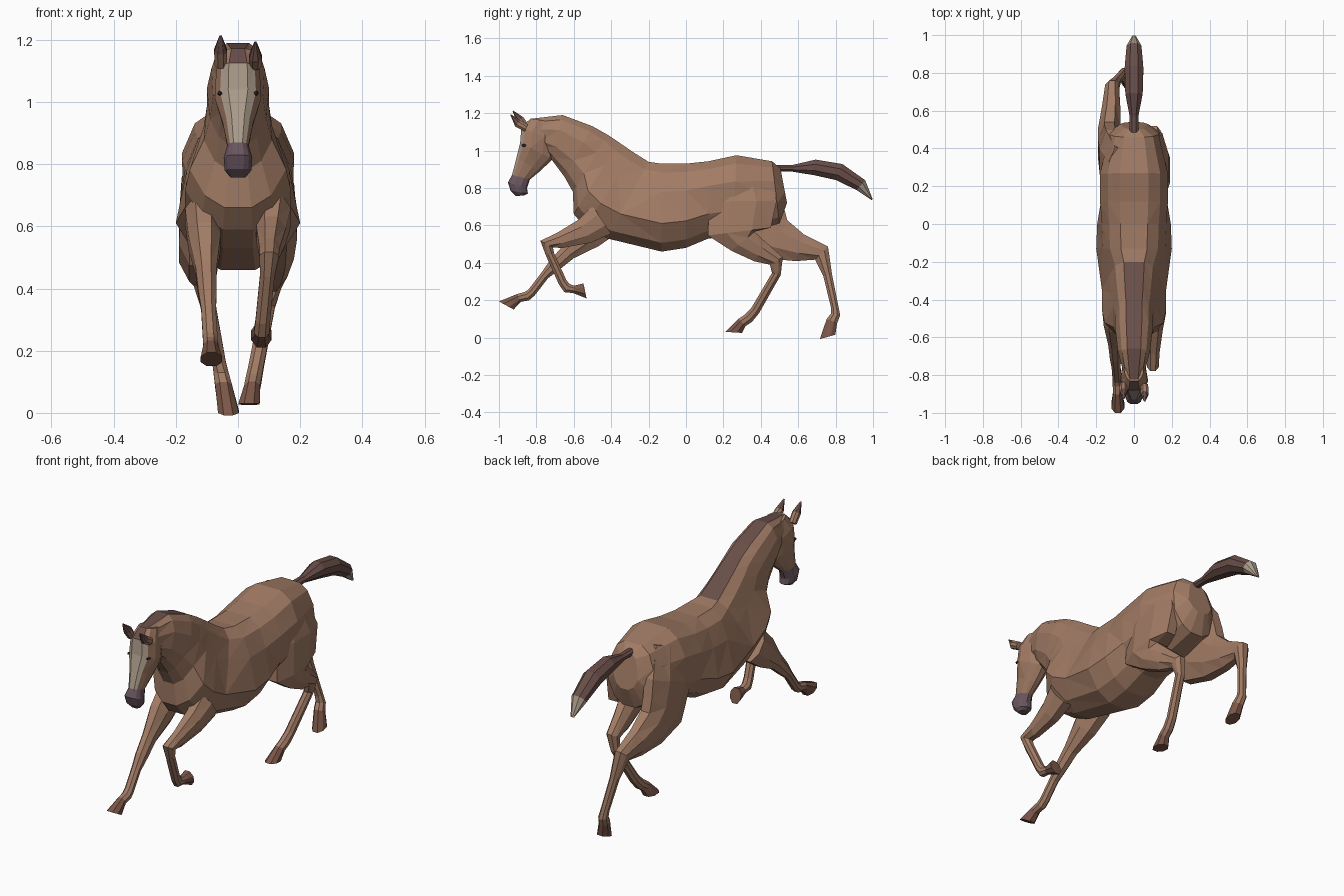
import bpy, bmesh
from mathutils import Vector

if "Cube" in bpy.data.objects:
    bpy.data.objects.remove(bpy.data.objects["Cube"])


def material(name, r, g, b):
    m = bpy.data.materials.new(name)
    m.diffuse_color = (r, g, b, 1)
    m.use_nodes = True
    m.node_tree.nodes["Principled BSDF"].inputs["Base Color"].default_value = m.diffuse_color
    return m


COAT = material("coat", 0.36, 0.20, 0.13)
DARK = material("mane", 0.14, 0.075, 0.065)
PALE = material("pale", 0.42, 0.34, 0.26)
NOSE = material("muzzle", 0.14, 0.09, 0.11)
HOOF = material("hoof", 0.20, 0.095, 0.065)
EYE = material("eye", 0.05, 0.03, 0.025)

# half cross-sections: (position from one edge to the other, width factor)
BODY = [(0, .42), (.1, .77), (.32, 1), (.68, 1), (.9, .68), (1, .28)]
LIMB = [(0, .45), (.3, 1), (.7, 1), (1, .45)]


def finish(bm, name, mats):
    me = bpy.data.meshes.new(name)
    bm.to_mesh(me)
    bm.free()
    for m in mats:
        me.materials.append(m)
    bpy.context.collection.objects.link(bpy.data.objects.new(name, me))


def loft(name, rings, profile, mats, pick):
    """Skin rings of (edge A y, z, edge B y, z, width near A, width near B, x)."""
    bm = bmesh.new()
    loops = []
    for ay, az, by, bz, wa, wb, x in rings:
        pts = [(f * (wa if t < .5 else wb), ay + (by - ay) * t, az + (bz - az) * t)
               for t, f in profile]
        ring = [(x + w, y, z) for w, y, z in pts] + [(x - w, y, z) for w, y, z in reversed(pts)]
        loops.append([bm.verts.new(p) for p in ring])
    n = len(loops[0])
    for s in range(len(loops) - 1):
        for i in range(n):
            j = (i + 1) % n
            f = bm.faces.new((loops[s][i], loops[s][j], loops[s + 1][j], loops[s + 1][i]))
            f.material_index = pick(s, i)
    bm.faces.new(loops[0])
    bm.faces.new(loops[-1]).material_index = pick(len(loops) - 2, 1)
    bmesh.ops.recalc_face_normals(bm, faces=bm.faces)
    bmesh.ops.triangulate(bm, faces=bm.faces)
    finish(bm, name, mats)


def limb(name, path, side, x0, slope, mats, slant=0.0, flat=(.012, .5)):
    """Sweep along a side-view path of (y, z, half depth); x grows with height
    and tucks back into the body above z = 0.7."""
    c = [Vector(p[:2]) for p in path]
    rings = []
    for k, (y, z, r) in enumerate(path):
        d = Vector((0, 0))
        if k:
            d += (c[k] - c[k - 1]).normalized()
        if k < len(c) - 1:
            d += (c[k + 1] - c[k]).normalized()
        d.normalize()
        n = Vector((d.y, -d.x))
        if k == len(c) - 1:
            n = (n + d * slant).normalized()
        a, b = c[k] + n * r, c[k] - n * r
        w = min(.06, flat[0] + flat[1] * r)
        x = min(.13, x0 + slope * z) - 1.5 * slope * max(0, z - .7)
        rings.append((a.x, a.y, b.x, b.y, w, w, side * x))
    last = len(path) - 2
    loft(name, rings, LIMB, mats, lambda s, i: int(s == last))


# torso and neck in one sweep, with the mane along the crest
torso = [
    (.505, .905, .54, .72, .06, .075),
    (.46, .943, .50, .61, .13, .135),
    (.27, .975, .25, .54, .18, .17),
    (.12, .943, .12, .53, .18, .175),
    (0, .93, 0, .48, .17, .195),
    (-.13, .93, -.13, .46, .165, .20),
    (-.20, .94, -.42, .53, .13, .17),
    (-.28, .99, -.54, .59, .12, .17),
    (-.36, 1.045, -.60, .66, .11, .155),
    (-.42, 1.085, -.605, .78, .10, .11),
    (-.50, 1.13, -.65, .86, .10, .09),
    (-.66, 1.19, -.71, .94, .085, .08),
    (-.83, 1.17, -.755, 1.0, .05, .05)]
loft("torso_and_neck", [r + (0,) for r in torso], BODY, [COAT, DARK],
     lambda s, i: int(i == 11 and s >= 6))

# head with forelock, pale blaze and dark muzzle
head = [
    (-.83, 1.172, -.70, 1.15, .05, .045),
    (-.88, 1.125, -.70, 1.05, .07, .062),
    (-.887, 1.04, -.712, .955, .075, .058),
    (-.907, .96, -.78, .89, .05, .045),
    (-.93, .87, -.835, .845, .034, .034),
    (-.952, .83, -.85, .80, .046, .042),
    (-.938, .785, -.845, .77, .043, .036),
    (-.91, .757, -.865, .76, .025, .022)]


def head_colour(s, i):
    if s == 0:
        return 2 if i == 11 else 0
    if s >= 4:
        return 3
    return 1 if i in (10, 11, 0) else 0


loft("head", [r + (0,) for r in head], BODY, [COAT, PALE, DARK, NOSE], head_colour)

# ears and eyes
for label, side, dy, dz in (("left", -1, 0, 0), ("right", 1, -.012, -.02)):
    limb(label + "_ear", [(-.853, 1.12, .02), (-.887 + dy, 1.165 + dz, .022),
                          (-.926 + dy, 1.213 + dz, .002)],
         side, .056, 0, [COAT, DARK], 0, (.002, .85))
    bm = bmesh.new()
    bmesh.ops.create_icosphere(bm, subdivisions=1, radius=.012)
    bmesh.ops.scale(bm, vec=(.8, 1.5, .7), verts=bm.verts)
    bmesh.ops.translate(bm, vec=(side * .058, -.865, 1.028), verts=bm.verts)
    finish(bm, label + "_eye", [EYE])

# front legs: left reaching forward, right folded
limb("left_front_leg", [
    (-.42, .63, .09), (-.52, .55, .08), (-.63, .457, .044), (-.705, .385, .035),
    (-.755, .333, .023), (-.825, .242, .023), (-.85, .222, .025), (-.893, .212, .023),
    (-.961, .172, .045)], -1, .075, .06, [COAT, HOOF], .6)
limb("right_front_leg", [
    (-.45, .63, .09), (-.54, .57, .07), (-.675, .52, .043), (-.745, .50, .038),
    (-.727, .445, .023), (-.66, .297, .023), (-.637, .265, .026), (-.60, .258, .02),
    (-.54, .25, .041)], 1, .05, .1, [COAT, HOOF], .35)

# hind legs: thigh, hock, cannon and hoof
limb("right_hind_leg", [
    (.28, .90, .13), (.305, .73, .18), (.285, .567, .17), (.305, .515, .08),
    (.395, .46, .06), (.483, .41, .04), (.483, .34, .024), (.37, .145, .025),
    (.335, .105, .027), (.30, .081, .027), (.255, .028, .045)],
    1, .03, .19, [COAT, HOOF], .75)
limb("left_hind_leg", [
    (.28, .90, .13), (.33, .73, .18), (.395, .585, .17), (.49, .525, .115),
    (.61, .48, .074), (.725, .452, .049), (.757, .335, .024), (.795, .165, .02),
    (.80, .125, .025), (.78, .088, .03), (.757, .004, .043)],
    -1, .03, .19, [COAT, HOOF], .6)

# tail streaming back, with a pale tip
limb("tail", [
    (.48, .905, .018), (.57, .905, .018), (.69, .91, .042), (.82, .885, .046),
    (.935, .815, .035), (.995, .738, .004)], 1, 0, 0, [DARK, PALE], 0, (.006, .95))
